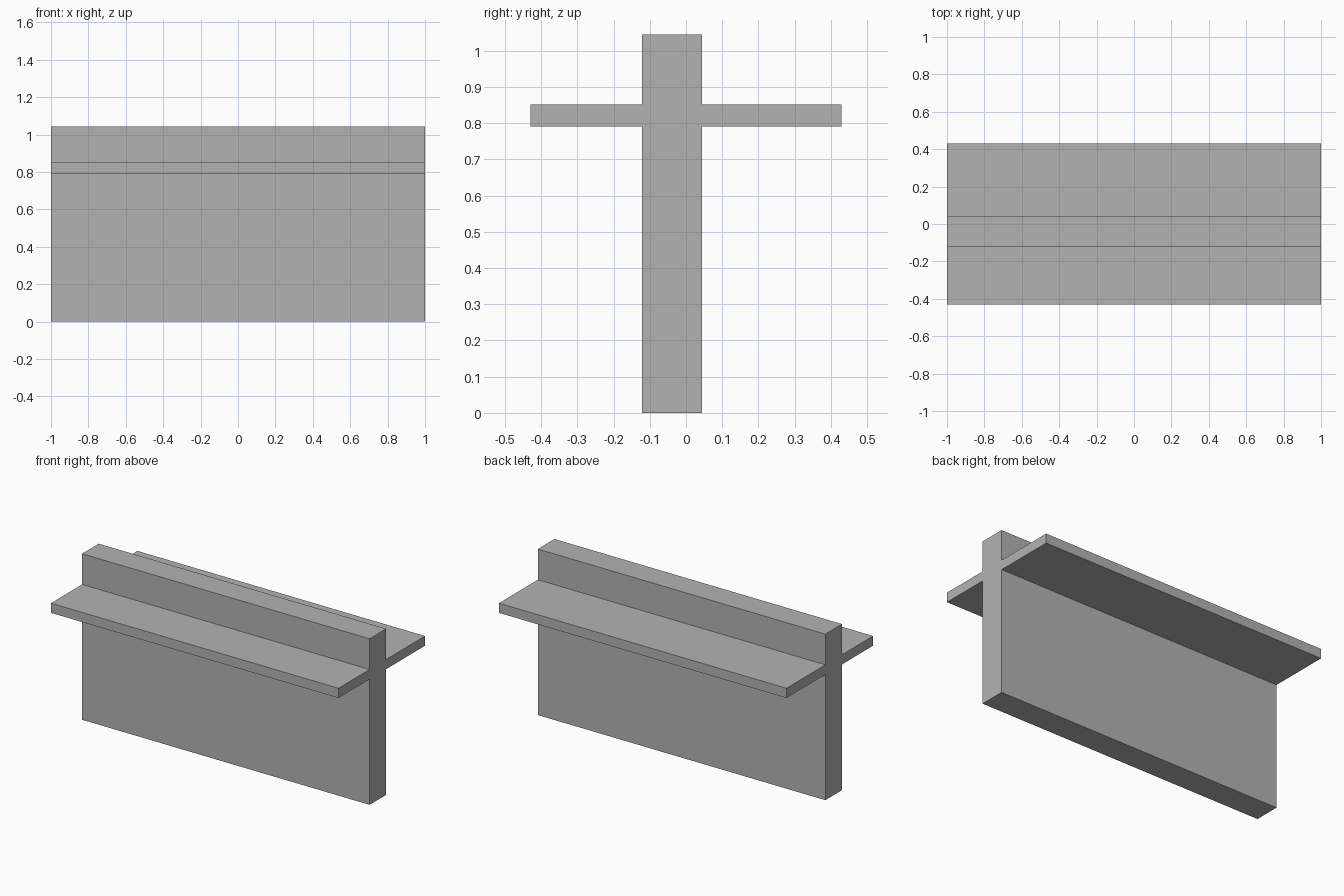
import bpy
import bmesh

if "Cube" in bpy.data.objects:
    bpy.data.objects.remove(bpy.data.objects["Cube"])

# Cross-section dimensions
LENGTH = 2.0
WEB_FRONT, WEB_BACK, WEB_TOP = -0.121, 0.044, 1.044
FLANGE_HALF, FLANGE_LOW, FLANGE_HIGH = 0.43, 0.79, 0.851

grey = bpy.data.materials.new("plain grey")
grey.diffuse_color = (0.45, 0.45, 0.45, 1.0)
grey.use_nodes = True
grey.node_tree.nodes["Principled BSDF"].inputs["Base Color"].default_value = grey.diffuse_color

# Cross profile in (y, z), walked around the outline
profile = [
    (WEB_FRONT, 0), (WEB_BACK, 0),
    (WEB_BACK, FLANGE_LOW), (FLANGE_HALF, FLANGE_LOW),
    (FLANGE_HALF, FLANGE_HIGH), (WEB_BACK, FLANGE_HIGH),
    (WEB_BACK, WEB_TOP), (WEB_FRONT, WEB_TOP),
    (WEB_FRONT, FLANGE_HIGH), (-FLANGE_HALF, FLANGE_HIGH),
    (-FLANGE_HALF, FLANGE_LOW), (WEB_FRONT, FLANGE_LOW),
]

# Beam: the profile extruded along x
bm = bmesh.new()
end = bm.faces.new([bm.verts.new((-LENGTH / 2, y, z)) for y, z in profile])
result = bmesh.ops.extrude_face_region(bm, geom=[end], use_keep_orig=True)
moved = [g for g in result["geom"] if isinstance(g, bmesh.types.BMVert)]
bmesh.ops.translate(bm, verts=moved, vec=(LENGTH, 0, 0))
bmesh.ops.recalc_face_normals(bm, faces=bm.faces)

mesh = bpy.data.meshes.new("cross_beam")
bm.to_mesh(mesh)
bm.free()
mesh.materials.append(grey)
bpy.context.collection.objects.link(bpy.data.objects.new("cross_beam", mesh))
